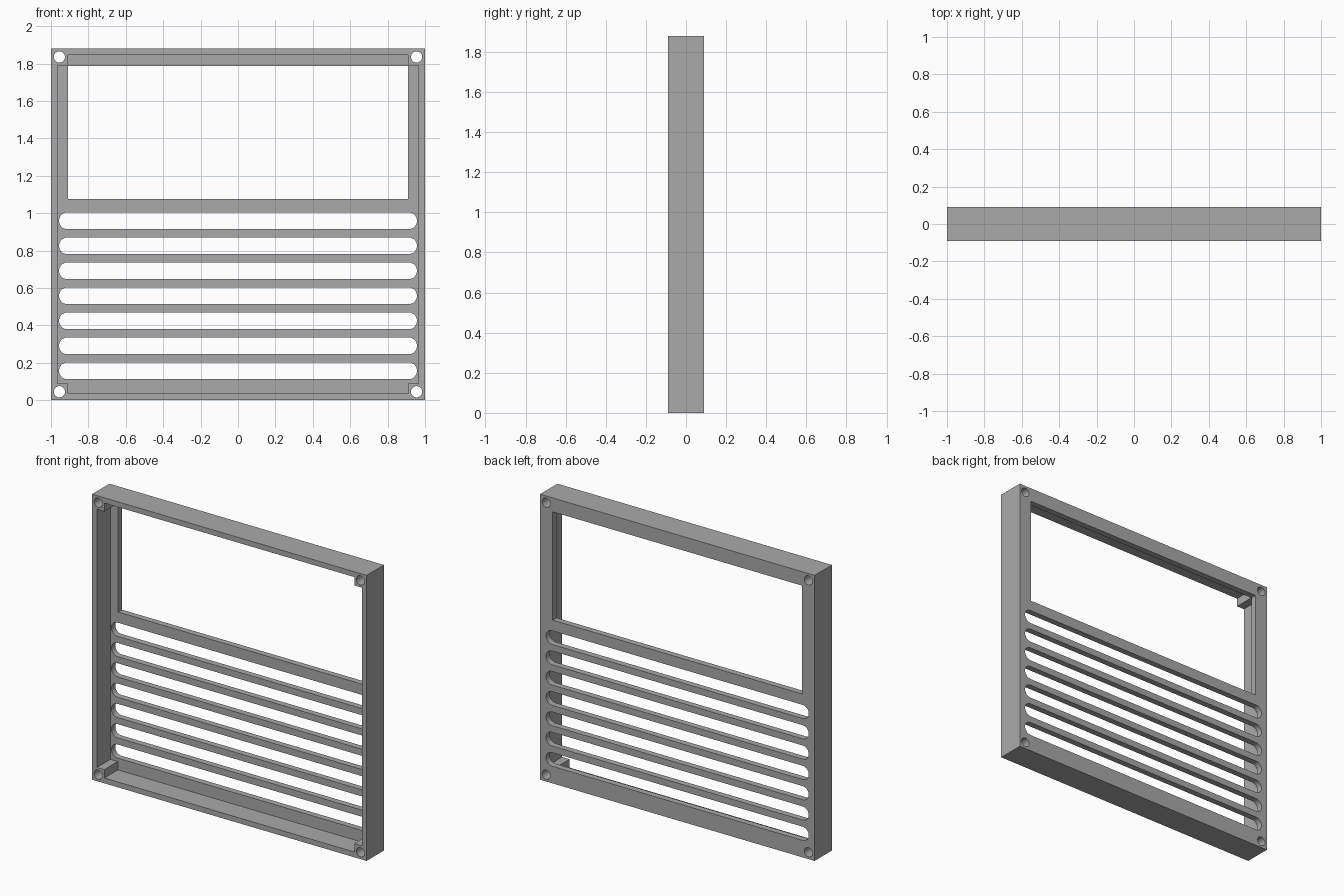
import bpy
import bmesh
import math

cube = bpy.data.objects.get("Cube")
if cube:
    bpy.data.objects.remove(cube, do_unlink=True)

HEIGHT, HALF_DEPTH = 1.88, 0.09
WALL, CORNER, PLATE = 0.035, 0.09, 0.04
MID = HEIGHT / 2

grey = bpy.data.materials.new("plain grey")
grey.use_nodes = True
colour = (0.4, 0.4, 0.4, 1)
grey.diffuse_color = colour
grey.node_tree.nodes["Principled BSDF"].inputs["Base Color"].default_value = colour


def prism_object(name, outlines, y0, y1):
    """Extrude closed x-z outlines along y into one mesh object."""
    bm = bmesh.new()
    for outline in outlines:
        face = bm.faces.new([bm.verts.new((x, y0, z)) for x, z in outline])
        result = bmesh.ops.extrude_face_region(bm, geom=[face], use_keep_orig=True)
        verts = [g for g in result["geom"] if isinstance(g, bmesh.types.BMVert)]
        bmesh.ops.translate(bm, verts=verts, vec=(0, y1 - y0, 0))
    bmesh.ops.recalc_face_normals(bm, faces=bm.faces[:])
    mesh = bpy.data.meshes.new(name)
    bm.to_mesh(mesh)
    bm.free()
    mesh.materials.append(grey)
    obj = bpy.data.objects.new(name, mesh)
    bpy.context.collection.objects.link(obj)
    return obj


def rectangle(x, z0, z1):
    return [(-x, z0), (x, z0), (x, z1), (-x, z1)]


def capsule(half_length, cx, cz, r, steps=16):
    """Round-ended slot; half_length of zero gives a circle."""
    points = []
    for side, start in ((1, -math.pi / 2), (-1, math.pi / 2)):
        for i in range(steps + (half_length > 0)):
            a = start + math.pi * i / steps
            points.append((cx + side * half_length + r * math.cos(a), cz + r * math.sin(a)))
    return points


# Tray cavity, open at the front, notched around the four screw posts
x, h = 1 - WALL, MID - WALL
nx, nh = 1 - CORNER, MID - CORNER
cavity_outline = []
for sx, sz in ((1, 1), (-1, 1), (-1, -1), (1, -1)):
    notch = [(x, nh), (nx, nh), (nx, h)]
    if sx * sz < 0:
        notch.reverse()
    cavity_outline += [(sx * a, MID + sz * b) for a, b in notch]
cavity = prism_object("cavity_cutter", [cavity_outline], -0.2, HALF_DEPTH - PLATE)

# Through openings: screen window, vent slots, screw holes
openings = [rectangle(0.908, 1.075, 1.788)]
for i in range(7):
    openings.append(capsule(0.912, 0, 0.157 + i * 0.1337, 0.045))
for sx in (-1, 1):
    for z in (0.045, HEIGHT - 0.045):
        openings.append(capsule(0, sx * 0.955, z, 0.03))
through = prism_object("opening_cutter", openings, -0.3, 0.3)

# Panel housing
housing = prism_object("vented_panel_housing", [rectangle(1, 0, HEIGHT)], -HALF_DEPTH, HALF_DEPTH)
for cutter in (cavity, through):
    cut = housing.modifiers.new(cutter.name, "BOOLEAN")
    cut.operation = "DIFFERENCE"
    cut.solver = "EXACT"
    cut.object = cutter
    cutter.hide_render = True

# Bake the cuts and discard the cutters
bpy.context.view_layer.update()
evaluated = housing.evaluated_get(bpy.context.evaluated_depsgraph_get())
baked = bpy.data.meshes.new_from_object(evaluated)
housing.modifiers.clear()
housing.data = baked
for cutter in (cavity, through):
    bpy.data.objects.remove(cutter, do_unlink=True)

# Smooth the rounded ends while keeping edges crisp
bpy.context.view_layer.objects.active = housing
housing.select_set(True)
bpy.ops.object.shade_smooth_by_angle(angle=math.radians(30))
